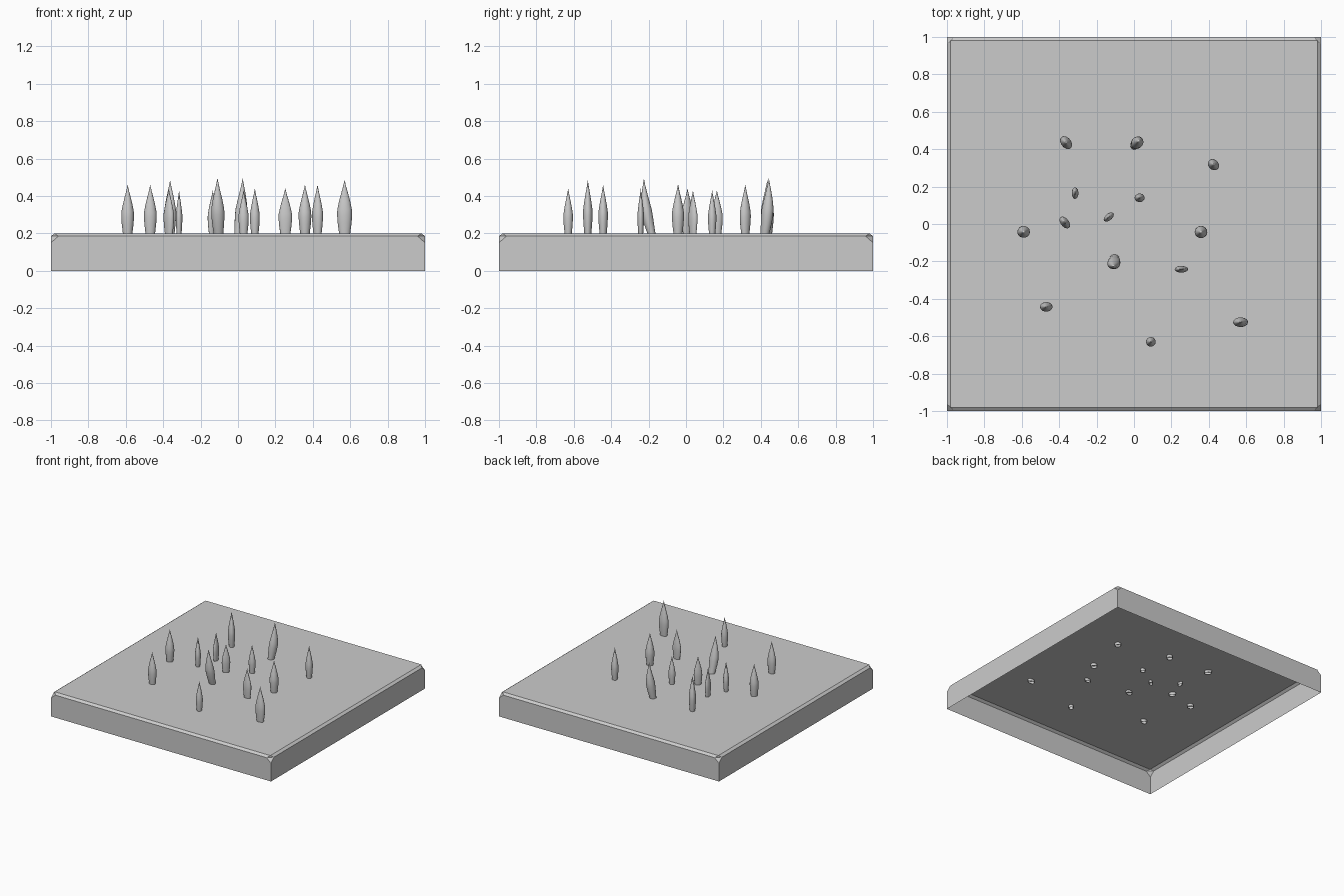
import bpy, bmesh, math

if "Cube" in bpy.data.objects:
    bpy.data.objects.remove(bpy.data.objects["Cube"])

def make_object(name, bm):
    me = bpy.data.meshes.new(name)
    bm.to_mesh(me)
    bm.free()
    ob = bpy.data.objects.new(name, me)
    bpy.context.collection.objects.link(ob)
    return ob

# ground tray: thin shell open below, chamfered rim and clipped corners
bm = bmesh.new()
corners = []
for sx, sy in ((-1, -1), (1, -1), (1, 1), (-1, 1)):
    along_x = bm.verts.new((sx * 0.96, sy, 0.185))
    along_y = bm.verts.new((sx, sy * 0.96, 0.185))
    before, after = (along_y, along_x) if sx == sy else (along_x, along_y)
    corners.append(dict(
        foot=bm.verts.new((sx, sy, 0)), low=bm.verts.new((sx, sy, 0.15)),
        top=bm.verts.new((sx * 0.98, sy * 0.98, 0.2)), before=before, after=after))
bm.faces.new([c["top"] for c in corners])
for i, a in enumerate(corners):
    b = corners[(i + 1) % 4]
    bm.faces.new((a["foot"], b["foot"], b["low"], b["before"], a["after"], a["low"]))
    bm.faces.new((a["after"], b["before"], b["top"], a["top"]))
    bm.faces.new((a["low"], a["after"], a["before"]))
    bm.faces.new((a["before"], a["after"], a["top"]))
make_object("ground_tray", bm)

# pointed shoots: (height fraction, radius fraction) profile
PROFILE = [(0, 0.68), (0.12, 0.8), (0.25, 0.93), (0.38, 1.0), (0.48, 0.98),
           (0.62, 0.76), (0.75, 0.5), (0.88, 0.22)]
SIDES = 14
BASE_Z = 0.18

def shoot(name, x, y, tip, a, b, deg, dx=0, dy=0):
    bm = bmesh.new()
    ca, sa = math.cos(math.radians(deg)), math.sin(math.radians(deg))
    rings = []
    for t, r in PROFILE:
        lean = (1 - t) ** 2 * 1.3
        ring = []
        for k in range(SIDES):
            th = 2 * math.pi * k / SIDES
            u, v = a * r * math.cos(th), b * r * math.sin(th)
            ring.append(bm.verts.new((x + dx * lean + u * ca - v * sa,
                                      y + dy * lean + u * sa + v * ca,
                                      BASE_Z + t * (tip - BASE_Z))))
        rings.append(ring)
    apex = bm.verts.new((x, y, tip))
    for k in range(SIDES):
        n = (k + 1) % SIDES
        for lo, hi in zip(rings, rings[1:]):
            bm.faces.new((lo[k], lo[n], hi[n], hi[k]))
        bm.faces.new((rings[-1][k], rings[-1][n], apex))
    for f in bm.faces:
        f.smooth = True
    make_object(name, bm)

# x, y, tip height, half length, half width, turn, base lean
SHOOTS = [
    (-0.363, 0.435, 0.485, 0.039, 0.027, -50),
    (0.025, 0.443, 0.495, 0.034, 0.031, 45, -0.018, -0.018),
    (0.425, 0.317, 0.46, 0.033, 0.027, -45),
    (-0.315, 0.165, 0.43, 0.031, 0.018, 90),
    (0.03, 0.14, 0.43, 0.027, 0.023, 0),
    (-0.37, 0.008, 0.44, 0.037, 0.022, -52),
    (-0.135, 0.037, 0.43, 0.032, 0.018, 40),
    (-0.59, -0.042, 0.46, 0.034, 0.032, 0),
    (0.358, -0.043, 0.46, 0.034, 0.033, 0),
    (-0.11, -0.225, 0.495, 0.035, 0.03, 0, 0.005, 0.035),
    (0.253, -0.242, 0.44, 0.036, 0.018, 0),
    (-0.469, -0.443, 0.46, 0.034, 0.026, 0),
    (0.57, -0.525, 0.485, 0.04, 0.026, 0),
    (0.09, -0.63, 0.44, 0.026, 0.026, 0),
]
for i, s in enumerate(SHOOTS):
    shoot(f"shoot_{i + 1}", *s)
